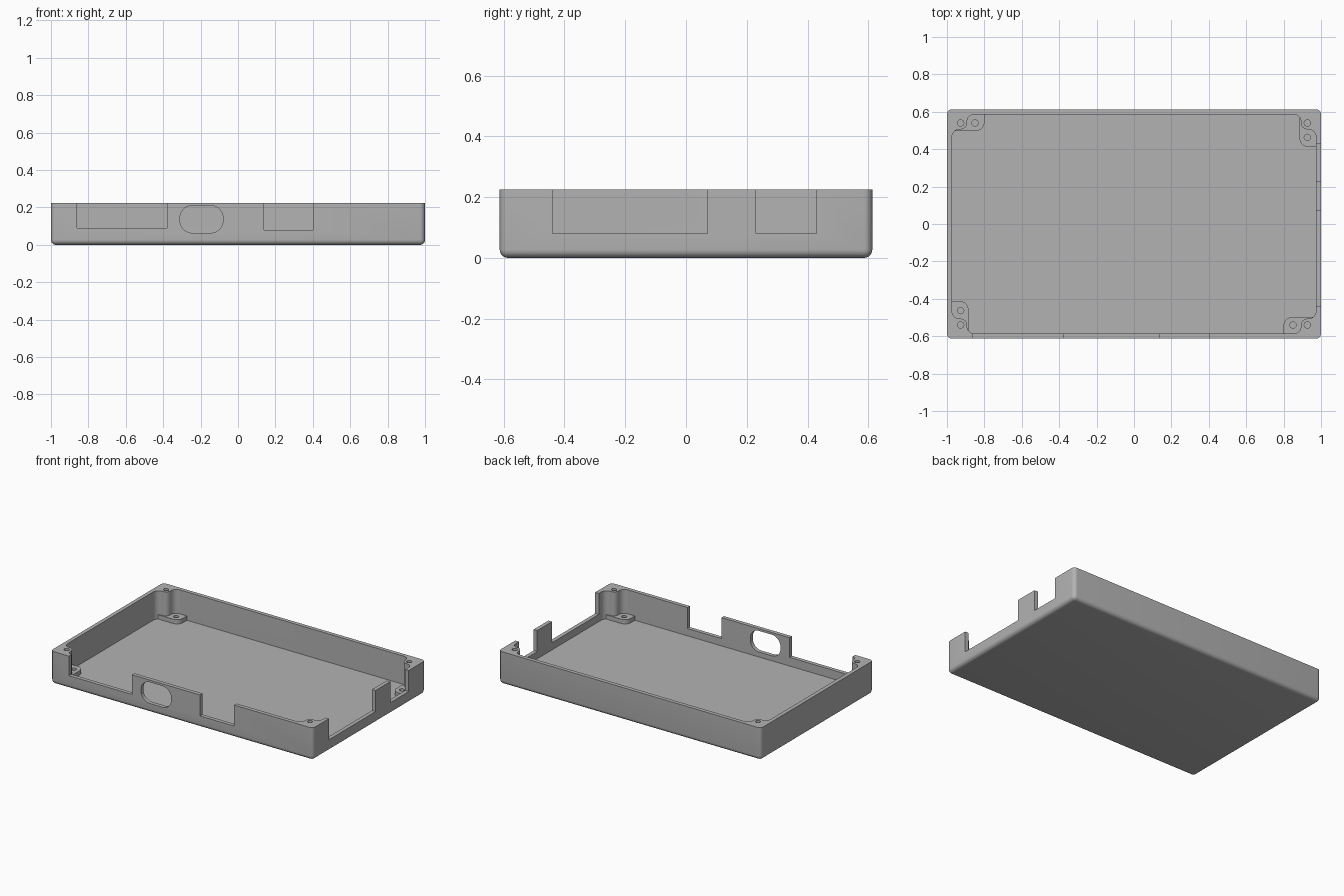
import bpy, bmesh, math
from mathutils import Matrix

cube = bpy.data.objects.get("Cube")
if cube:
    bpy.data.objects.remove(cube, do_unlink=True)

HX, HY, H = 1.0, 0.613, 0.225       # outer half sizes and height
WALL, FLOOR, TAB_TOP = 0.027, 0.03, 0.06
IX, IY = HX - WALL, HY - WALL       # inner half sizes

grey = bpy.data.materials.new("plain grey")
grey.use_nodes = True
grey.diffuse_color = (0.45, 0.45, 0.45, 1)
grey.node_tree.nodes["Principled BSDF"].inputs["Base Color"].default_value = grey.diffuse_color


def make_object(name, bm):
    bmesh.ops.recalc_face_normals(bm, faces=bm.faces)
    mesh = bpy.data.meshes.new(name)
    bm.to_mesh(mesh)
    bm.free()
    mesh.materials.append(grey)
    ob = bpy.data.objects.new(name, mesh)
    bpy.context.collection.objects.link(ob)
    return ob


def prism(name, points, z0, z1, matrix=None):
    bm = bmesh.new()
    face = bm.faces.new([bm.verts.new((x, y, z0)) for x, y in points])
    new = bmesh.ops.extrude_face_region(bm, geom=[face])["geom"]
    bmesh.ops.translate(bm, vec=(0, 0, z1 - z0),
                        verts=[v for v in new if isinstance(v, bmesh.types.BMVert)])
    if matrix:
        bm.transform(matrix)
    return make_object(name, bm)


def box(name, x0, x1, y0, y1, z0, z1):
    return prism(name, [(x0, y0), (x1, y0), (x1, y1), (x0, y1)], z0, z1)


def arc(cx, cy, r, a0, a1, n=10):
    angles = [math.radians(a0 + (a1 - a0) * i / n) for i in range(n + 1)]
    return [(cx + r * math.cos(a), cy + r * math.sin(a)) for a in angles]


def disc(name, x, y, r, z0, z1):
    return prism(name, arc(x, y, r, 0, 345, 23), z0, z1)


def boolean(target, tool, operation="DIFFERENCE"):
    mod = target.modifiers.new("cut", "BOOLEAN")
    mod.object, mod.operation, mod.solver = tool, operation, "EXACT"
    bpy.context.view_layer.objects.active = target
    bpy.ops.object.modifier_apply(modifier=mod.name)
    bpy.data.objects.remove(tool, do_unlink=True)


# Outer body, rounded on the uprights and the bottom edge
tray = box("enclosure_tray", -HX, HX, -HY, HY, 0, H)
bm = bmesh.new()
bm.from_mesh(tray.data)
edges = [e for e in bm.edges if min(v.co.z for v in e.verts) < 0.01]
bmesh.ops.bevel(bm, geom=edges, offset=0.027, segments=6, profile=0.5, affect="EDGES")
bm.to_mesh(tray.data)
bm.free()

# Cavity outline steps around a filleted screw post in each corner
POST, R, F = 0.08, 0.034, 0.04
corner = (arc(POST + F, F, F, 270, 180) + arc(POST - R, POST - R, R, 0, 90)
          + arc(F, POST + F, F, 270, 180))
corners = [(1, 1), (-1, 1), (-1, -1), (1, -1)]
outline = []
for sx, sy in corners:
    path = corner[::-1] if sx * sy > 0 else corner
    outline += [(sx * (IX - u), sy * (IY - v)) for u, v in path]
boolean(tray, prism("cavity", outline, FLOOR, H + 0.1))

# Low mounting tab beside each post, and the two screw holes
OFF, ALONG = 0.046, 0.123
tab = [(-0.01, -0.01), (0.173, -0.01)] + arc(0.128, 0.043, 0.045, 0, 90) + [(-0.01, 0.088)]
for sx, sy in corners:
    def place(u, v):
        if sx * sy > 0:
            u, v = v, u
        return sx * (IX - u), sy * (IY - v)
    boolean(tray, prism("tab", [place(u, v) for u, v in tab], 0.02, TAB_TOP), "UNION")
    boolean(tray, disc("post_hole", *place(OFF, OFF), 0.017, 0.08, H + 0.1))
    boolean(tray, disc("tab_hole", *place(ALONG, OFF), 0.017, FLOOR, TAB_TOP + 0.05))

# Connector notches in the front wall
for x0, x1, z in ((-0.86, -0.38, 0.09), (0.14, 0.40, 0.08)):
    boolean(tray, box("front_notch", x0, x1, -0.7, -IY + 0.004, z, H + 0.1))

# Connector notches in the left wall
for y0, y1 in ((-0.44, 0.07), (0.23, 0.43)):
    boolean(tray, box("side_notch", IX - 0.004, 1.1, y0, y1, 0.08, H + 0.1))

# Rounded port opening in the front wall
cx, cz, w, h, r = -0.195, 0.137, 0.115, 0.073, 0.066
port = []
for i, (sx, sz) in enumerate(corners):
    port += arc(cx + sx * (w - r), cz + sz * (h - r), r, 90 * i, 90 * i + 90)
boolean(tray, prism("port", port, 0.55, 0.7, Matrix.Rotation(math.pi / 2, 4, "X")))

# Smooth rounded areas, keep edges sharp
bpy.ops.object.select_all(action="DESELECT")
tray.select_set(True)
bpy.context.view_layer.objects.active = tray
bpy.ops.object.shade_smooth_by_angle(angle=math.radians(35))
